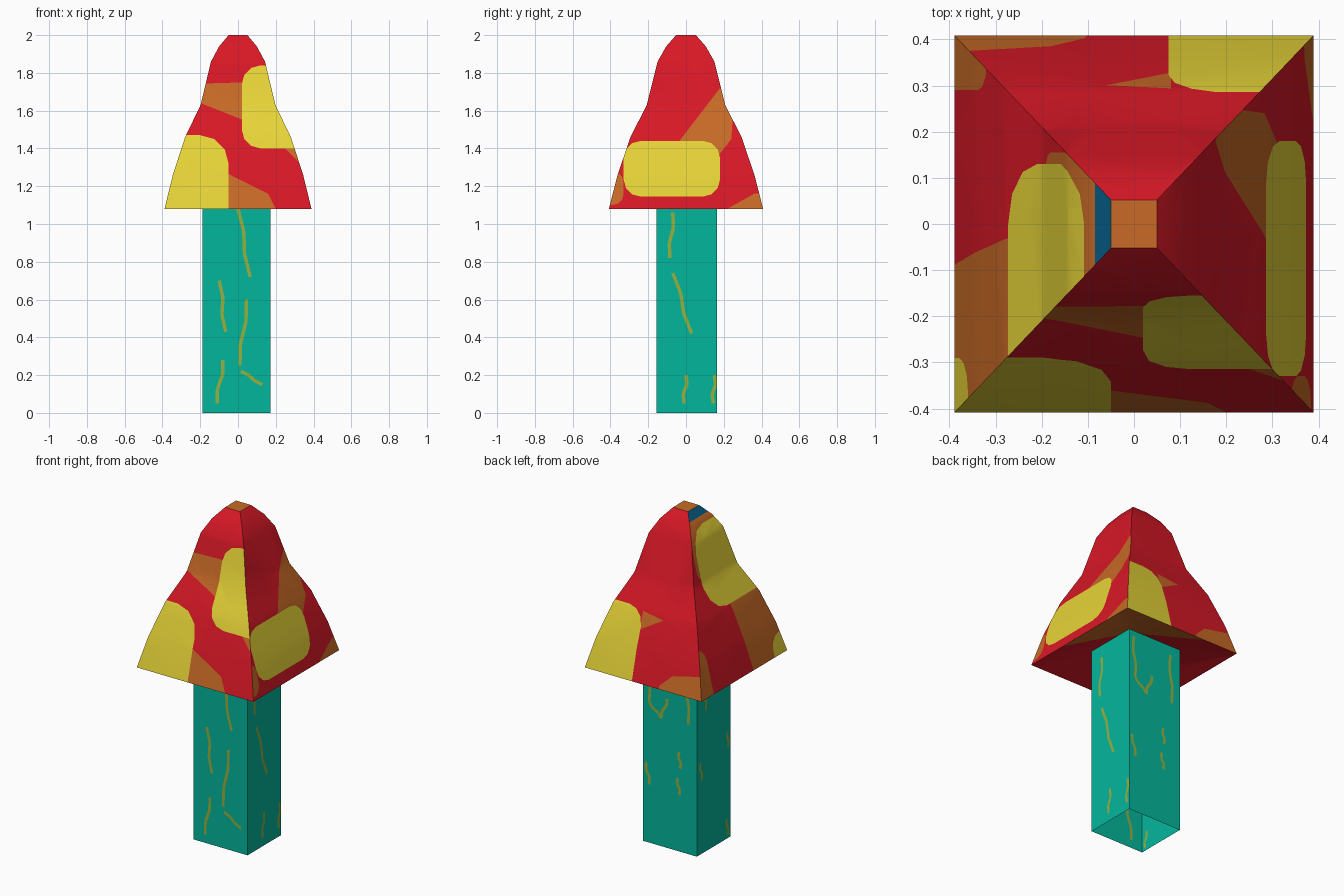
import bpy, bmesh, math
from mathutils import Vector

if "Cube" in bpy.data.objects:
    bpy.data.objects.remove(bpy.data.objects["Cube"])


def material(name, rgb):
    lin = [((c / 255 + 0.055) / 1.055) ** 2.4 for c in rgb]
    m = bpy.data.materials.new(name)
    m.diffuse_color = (*lin, 1)
    m.use_nodes = True
    m.node_tree.nodes["Principled BSDF"].inputs["Base Color"].default_value = m.diffuse_color
    return m


MATS = [material("cap red", (216, 24, 38)), material("spot yellow", (232, 213, 56)),
        material("patch orange", (200, 106, 38)), material("tip blue", (4, 92, 134)),
        material("stem teal", (2, 182, 156)), material("streak green", (150, 178, 62))]
RED, YELLOW, ORANGE, BLUE, TEAL, GREEN = range(6)

# side name -> outward direction and horizontal axis used for painting
SIDES = {"front": (Vector((0, -1, 0)), 0), "back": (Vector((0, 1, 0)), 0),
         "left": (Vector((-1, 0, 0)), 1), "right": (Vector((1, 0, 0)), 1)}


def bisect(bm, faces, co, no):
    """Split the faces by a plane and return all resulting faces."""
    geom = set(faces)
    for f in faces:
        geom.update(f.edges)
        geom.update(f.verts)
    res = bmesh.ops.bisect_plane(bm, geom=list(geom), plane_co=co, plane_no=no, dist=1e-5)
    out = set(faces) | {g for g in res["geom"] if isinstance(g, bmesh.types.BMFace)}
    return [f for f in out if f.is_valid]


def paint(bm, side, mat, pts):
    """Cut a convex counter-clockwise (u, z) outline into one side and colour it."""
    out, axis = SIDES[side]
    bm.normal_update()
    inside = [f for f in bm.faces if -0.1 < f.normal.z < 0.8 and f.normal.dot(out) > 0.5]
    for (u0, z0), (u1, z1) in zip(pts, pts[1:] + pts[:1]):
        co, no = Vector((0, 0, z0)), Vector((0, 0, u1 - u0))
        co[axis], no[axis] = u0, z0 - z1
        no.normalize()
        inside = [f for f in bisect(bm, inside, co, no)
                  if (f.calc_center_median() - co).dot(no) > 0]
        if not inside:
            return
    for f in inside:
        f.material_index = mat


def spot(bm, side, mat, u0, u1, z0, z1, r):
    """Rounded rectangle."""
    pts = []
    for k, (u, z) in enumerate(((u1 - r, z1 - r), (u0 + r, z1 - r), (u0 + r, z0 + r), (u1 - r, z0 + r))):
        for i in range(4):
            a = math.pi / 2 * (k + i / 3)
            pts.append((u + r * math.cos(a), z + r * math.sin(a)))
    paint(bm, side, mat, pts)


def streak(bm, side, u0, z0, u1, z1, w=0.009):
    """Thin wavy line made of three short bars."""
    path = []
    for i in range(4):
        t = i / 3
        path.append((u0 + (u1 - u0) * t + 0.01 * math.sin(2 * math.pi * t), z0 + (z1 - z0) * t))
    for (a, b), (c, d) in zip(path, path[1:]):
        n = Vector((c - a, d - b)).normalized() * w
        paint(bm, side, GREEN, [(a + n.y, b - n.x), (c + n.y, d - n.x),
                                (c - n.y, d + n.x), (a - n.y, b + n.x)])


def loft(bm, rings):
    """Join rectangles (x0, x1, y0, y1, z) and return the last ring."""
    prev = None
    for x0, x1, y0, y1, z in rings:
        ring = [bm.verts.new(p) for p in ((x0, y0, z), (x1, y0, z), (x1, y1, z), (x0, y1, z))]
        if prev:
            for i in range(4):
                j = (i + 1) % 4
                bm.faces.new((prev[i], prev[j], ring[j], ring[i]))
        prev = ring
    return prev


def finish(bm, name):
    me = bpy.data.meshes.new(name)
    bm.to_mesh(me)
    bm.free()
    for m in MATS:
        me.materials.append(m)
    ob = bpy.data.objects.new(name, me)
    bpy.context.collection.objects.link(ob)
    return ob


# Stem: open square tube with thin streaks
STEM = (-0.188, 0.172, -0.155, 0.165)
bm = bmesh.new()
loft(bm, [(*STEM, 0), (*STEM, 1.135)])
for f in bm.faces:
    f.material_index = TEAL
for line in (("front", 0, 1.08, .065, .72), ("front", .045, .6, .01, .25), ("front", .015, .22, .13, .15),
             ("front", -.1, .7, -.065, .43), ("front", -.08, .28, -.11, .05),
             ("right", -.07, 1.06, -.085, .82), ("right", -.07, .74, .03, .42),
             ("right", 0, .2, -.01, .05), ("right", .15, .2, .145, .05)):
    streak(bm, *line)
for line in (("back", .14, 1.1, .13, .85), ("back", .13, .85, .05, .77), ("back", .05, .77, .01, .9),
             ("back", -.12, 1.08, -.13, .78), ("back", -.07, .6, -.075, .5), ("back", .15, .48, .13, .35),
             ("back", -.06, .44, -.07, .34), ("left", .09, .98, .08, .85), ("left", -.13, .64, -.13, .55),
             ("left", .13, .55, .12, .44), ("left", -.12, .12, -.13, .02)):
    streak(bm, *line)
finish(bm, "stem")

# Cap: square bell, hollowed slightly underneath towards the stem
PROFILE = [(.389, 1.08), (.345, 1.26), (.28, 1.46), (.198, 1.63), (.143, 1.86), (.1, 1.94), (.05, 2)]
bm = bmesh.new()
top = loft(bm, [(*STEM, 1.135)] + [(-h, h, -h * 1.05, h * 1.05, z) for h, z in PROFILE])
bm.faces.new(top).material_index = ORANGE
bm.normal_update()

# Underside: orange towards the back right corner
under = [f for f in bm.faces if f.normal.z < -0.5]
for f in bisect(bm, under, (.25, 0, 1.08), (1, 1, 0)):
    c = f.calc_center_median()
    if c.x + c.y > 0.25:
        f.material_index = ORANGE

# Slanted orange patches
paint(bm, "front", ORANGE, [(-.3, 1.68), (.03, 1.55), (.03, 1.75), (-.3, 1.74)])
paint(bm, "front", ORANGE, [(-.06, 1), (.21, 1.06), (.16, 1.16), (-.06, 1.27)])
paint(bm, "front", ORANGE, [(.25, 1.4), (.33, 1.32), (.32, 1.44)])
paint(bm, "right", ORANGE, [(-.05, 1.42), (.17, 1.36), (.24, 1.45), (.25, 1.6), (.18, 1.72)])
paint(bm, "right", ORANGE, [(.2, 1.07), (.5, 1.07), (.5, 1.17), (.36, 1.16)])
paint(bm, "back", ORANGE, [(-.06, 1.44), (.08, 1.36), (.08, 1.46)])
paint(bm, "back", ORANGE, [(-.5, 1), (-.1, 1), (-.105, 1.1), (-.18, 1.17), (-.5, 1.24)])
paint(bm, "left", ORANGE, [(-.5, 1), (-.1, 1), (-.03, 1.48), (-.5, 1.48)])

# Rounded spots, which run off the edges of the cap where oversized
for s in (("right", ORANGE, -.6, -.33, 1.1, 1.28, .06),
          ("left", ORANGE, .29, .6, .8, 1.34, .06), ("left", ORANGE, -.4, .155, 1.65, 1.965, .05),
          ("front", YELLOW, -.6, -.05, .8, 1.47, .15), ("front", YELLOW, .02, .45, 1.4, 1.84, .1),
          ("right", YELLOW, -.33, .18, 1.145, 1.44, .09), ("back", YELLOW, .075, .6, .9, 1.475, .1),
          ("left", YELLOW, -.6, -.29, .8, 1.2, .08), ("left", YELLOW, -.5, .13, 1.475, 1.925, .13),
          ("left", BLUE, -.4, .4, 1.958, 2.1, .01)):
    spot(bm, *s)
cap = finish(bm, "cap")
bpy.context.view_layer.objects.active = cap
cap.select_set(True)
bpy.ops.object.shade_smooth_by_angle(angle=math.radians(35))
